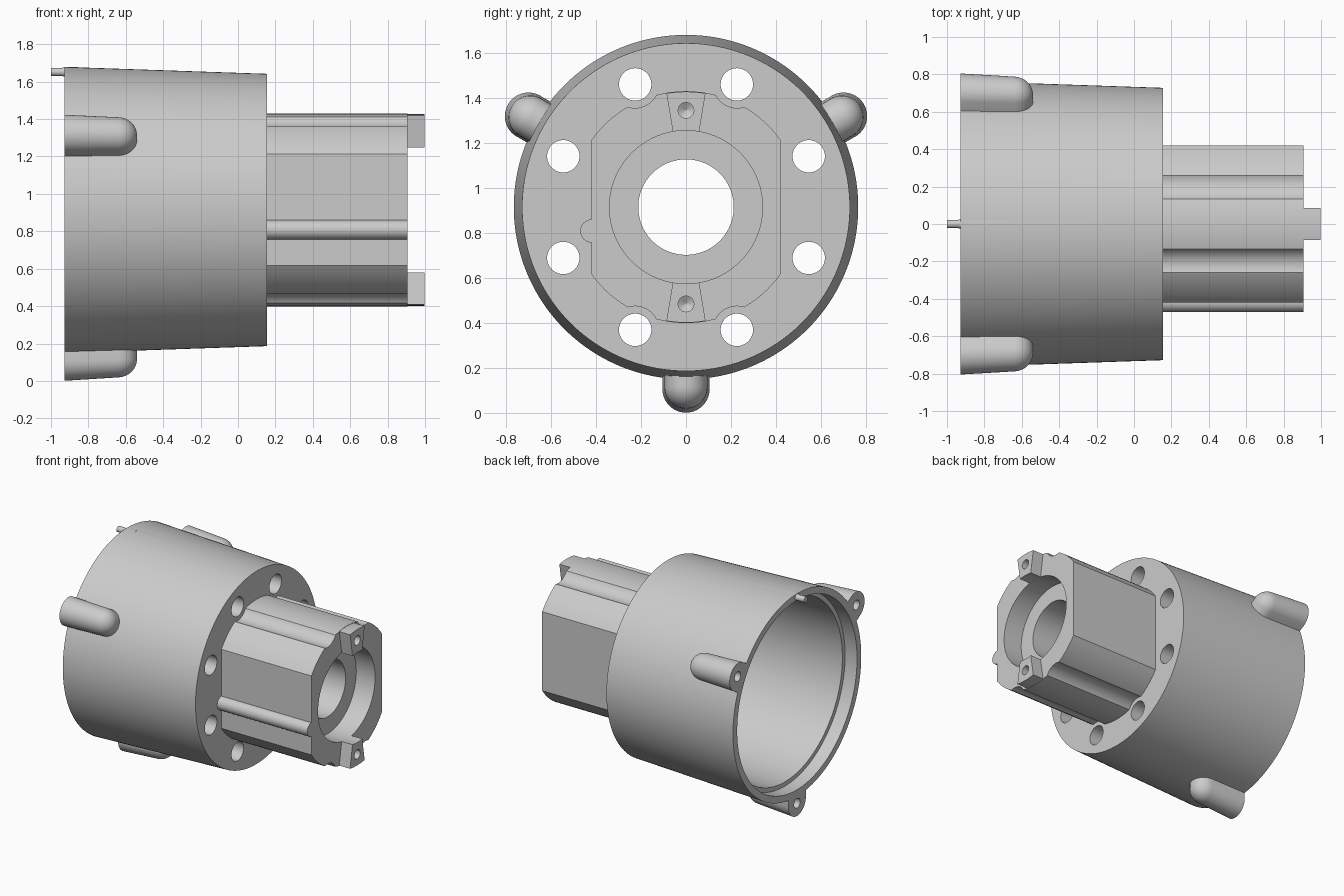
import bpy, bmesh
from math import sin, cos, pi, radians, acos

if "Cube" in bpy.data.objects:
    bpy.data.objects.remove(bpy.data.objects["Cube"])

ZC = 0.914          # height of the main axis, which runs along x


def finish(name, bm):
    bmesh.ops.recalc_face_normals(bm, faces=bm.faces)
    me = bpy.data.meshes.new(name)
    bm.to_mesh(me)
    bm.free()
    ob = bpy.data.objects.new(name, me)
    bpy.context.collection.objects.link(ob)
    return ob


def lathe(name, profile, y=0.0, z=ZC, n=128):
    """Closed solid turned about an x-parallel axis; profile is (x, radius)."""
    bm = bmesh.new()
    rings = [[bm.verts.new((x, y + r * cos(2 * pi * i / n), z + r * sin(2 * pi * i / n)))
              for i in range(n)] for x, r in profile]
    for a, b in zip(rings, rings[1:]):
        for i in range(n):
            j = (i + 1) % n
            bm.faces.new((a[i], a[j], b[j], b[i]))
    bm.faces.new(rings[0])
    bm.faces.new(rings[-1])
    return finish(name, bm)


def prism(name, points, x0, x1):
    """Extrude a (y, z offset) outline along x."""
    bm = bmesh.new()
    face = bm.faces.new([bm.verts.new((x0, y, ZC + z)) for y, z in points])
    geo = bmesh.ops.extrude_face_region(bm, geom=[face])["geom"]
    for v in geo:
        if isinstance(v, bmesh.types.BMVert):
            v.co.x = x1
    return finish(name, bm)


def boolean(target, tool, op):
    mod = target.modifiers.new("bool", 'BOOLEAN')
    mod.operation = op
    mod.solver = 'EXACT'
    mod.object = tool
    bpy.context.view_layer.objects.active = target
    bpy.ops.object.modifier_apply(modifier=mod.name)
    bpy.data.objects.remove(tool)


def polar(r, deg):
    return r * cos(radians(deg)), r * sin(radians(deg))


# Tapered drum
housing = lathe("motor_housing", [(-0.928, 0.765), (0.155, 0.728)], n=160)

# Screw lugs: round-ended, stretched inward so their sides meet the drum
for ang in (30, 150, 270):
    R = 0.105
    prof = [(-0.928, R)] + [(-0.64 + 0.1 * sin(t), 0.094 * cos(t) + 0.002)
                            for t in [pi / 2 * k / 8 for k in range(9)]]
    cy, cz = polar(0.808, ang)
    dy, dz = polar(1, ang)
    lug = lathe("screw_lug", prof, cy, ZC + cz, 40)
    for v in lug.data.vertices:
        inward = (v.co.y - cy) * dy + (v.co.z - ZC - cz) * dz
        slope = 0.012 * (v.co.x + 0.928) / 0.39
        shift = -slope - (0.06 if inward < -0.001 else 0)
        v.co.y += dy * shift
        v.co.z += dz * shift
    boolean(housing, lug, 'UNION')

# Hub: round bar with two flats
HR, FLAT = 0.515, 0.42
a0 = acos(FLAT / HR)
arc = [a0 + (pi - 2 * a0) * k / 32 for k in range(33)]
outline = [(HR * cos(a), HR * sin(a)) for a in arc + [a + pi for a in arc]]
hub = prism("hub", outline, 0.1, 0.907)
# Scallops beside the flange holes
for sy in (-1, 1):
    for sz in (-1, 1):
        boolean(hub, lathe("scallop_cutter", [(0, 0.105), (1.2, 0.105)],
                           sy * 0.226, ZC + sz * 0.545, 48), 'DIFFERENCE')
# Locating rib on one flat
boolean(hub, lathe("rib", [(0.11, 0.052), (0.9069, 0.052)], -0.418, 0.808, 32), 'UNION')
# End tabs
for s in (-1, 1):
    top = [(0.513 * sin(t), s * 0.513 * cos(t)) for t in (-0.17, -0.085, 0, 0.085, 0.17)]
    tab = prism("end_tab", top + [(0.056, s * 0.32), (-0.056, s * 0.32)], 0.88, 0.997)
    boolean(hub, tab, 'UNION')
boolean(housing, hub, 'UNION')

# Locating pin on the rear rim
boolean(housing, lathe("rear_pin", [(-1.0, 0.022), (-0.94, 0.022), (-0.925, 0.026), (-0.85, 0.026)],
                       0.0, 1.652, 16), 'UNION')

# Stepped rear cavity (spares the pin, which starts behind the rim)
boolean(housing, lathe("cavity_cutter", [(-0.9285, 0.715), (-0.83, 0.713), (-0.83, 0.68), (0.05, 0.67)],
                       n=160), 'DIFFERENCE')
# Central bore and bearing seat
boolean(housing, lathe("bore_cutter", [(-0.3, 0.212), (0.75, 0.212), (0.75, 0.34), (1.2, 0.34)],
                       n=96), 'DIFFERENCE')
# Ring of flange holes
for k in range(8):
    y, z = polar(0.59, 22.5 + 45 * k)
    boolean(housing, lathe("hole_cutter", [(-0.1, 0.072), (0.3, 0.072)], y, ZC + z, 40), 'DIFFERENCE')
# Blind screw holes in lugs and tabs
for ang in (30, 150, 270):
    y, z = polar(0.818, ang)
    boolean(housing, lathe("screw_cutter", [(-1.1, 0.036), (-0.67, 0.036), (-0.65, 0.002)],
                           y, ZC + z, 24), 'DIFFERENCE')
for s in (-1, 1):
    boolean(housing, lathe("screw_cutter", [(0.70, 0.002), (0.72, 0.035), (1.1, 0.035)],
                           0, ZC + s * 0.43, 24), 'DIFFERENCE')

# Smooth the curved walls, keep edges crisp
bpy.ops.object.select_all(action='DESELECT')
housing.select_set(True)
bpy.context.view_layer.objects.active = housing
bpy.ops.object.shade_smooth_by_angle(angle=radians(30))
